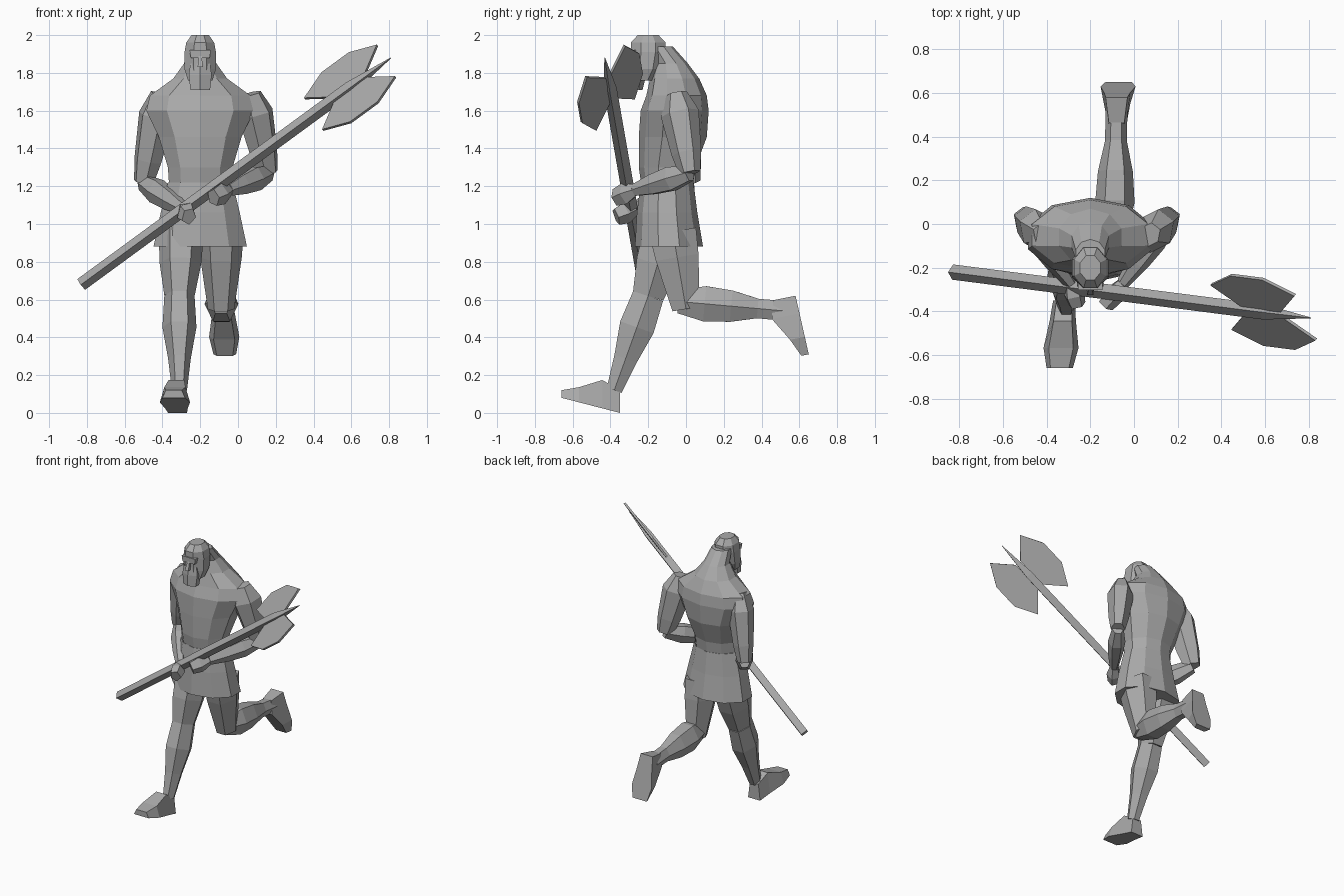
import bpy, bmesh, math
from mathutils import Vector

cube = bpy.data.objects.get("Cube")
if cube:
    bpy.data.objects.remove(cube)

grey = bpy.data.materials.new("stone_grey")
grey.use_nodes = True
grey.diffuse_color = (.4, .4, .4, 1)
grey.node_tree.nodes["Principled BSDF"].inputs["Base Color"].default_value = grey.diffuse_color

across, back, up = Vector((1, 0, 0)), Vector((0, 1, 0)), Vector((0, 0, 1))
middle = -.2 * across


def finish(name, bm):
    bmesh.ops.recalc_face_normals(bm, faces=bm.faces)
    mesh = bpy.data.meshes.new(name)
    bm.to_mesh(mesh)
    bm.free()
    mesh.materials.append(grey)
    obj = bpy.data.objects.new(name, mesh)
    bpy.context.collection.objects.link(obj)
    return obj


def loft(name, rings):
    """Join equal-sized rings of points into a closed flat-faced solid."""
    bm = bmesh.new()
    loops = [[bm.verts.new(point) for point in ring] for ring in rings]
    for low, high in zip(loops, loops[1:]):
        for i in range(len(low)):
            bm.faces.new((low[i - 1], low[i], high[i], high[i - 1]))
    bm.faces.new(loops[0])
    bm.faces.new(loops[-1])
    return finish(name, bm)


def oval(centre, u, v, sides, turn=0):
    angles = [math.tau * (i + turn) / sides for i in range(sides)]
    return [centre + u * math.cos(a) + v * math.sin(a) for a in angles]


def stack(name, sides, levels):
    """Upright part from rows of height, forward offset, half width, half depth."""
    return loft(name, [oval(middle + up * height - back * forward,
                            across * width, back * depth, sides, .5)
                       for height, forward, width, depth in levels])


def limb(name, start, end, widths, side=across, depth=1.2, sides=6):
    """Straight part whose evenly spaced rings have the given half widths."""
    along = (end - start).normalized()
    u = (side - along * side.dot(along)).normalized()
    v = along.cross(u) * depth
    last = len(widths) - 1
    return loft(name, [oval(start.lerp(end, i / last), u * width, v * width, sides)
                       for i, width in enumerate(widths)])


def foot(name, heel, toe, rise):
    """Wedge standing on the line from heel to toe."""
    rings = []
    for step, width, height in ((0, .05, .12), (.3, .06, .15), (.7, .08, .08), (1, .06, .04)):
        sole, half = heel.lerp(toe, step), across * width
        top = sole + rise.normalized() * height
        rings.append((sole - half, sole + half, top + half * .7, top - half * .7))
    return loft(name, rings)


# Torso, rising into sloping shoulders and neck
stack("torso", 10, [
    (1.16, .1, .17, .13), (1.3, .1, .18, .15), (1.46, .07, .23, .18),
    (1.6, .06, .3, .18), (1.68, .05, .28, .16), (1.77, .06, .15, .13),
    (1.85, .08, .09, .09), (1.94, .14, .07, .07)])

# Tunic skirt
stack("skirt", 10, [(1.22, .1, .18, .14), (1.06, .1, .22, .16), (.88, .09, .26, .18)])

# Head with hair, brow, nose and beard
stack("head", 8, [
    (1.76, .23, .07, .07), (1.82, .21, .09, .09), (1.91, .2, .09, .1),
    (1.96, .2, .08, .1), (2, .2, .05, .06)])
stack("beard", 6, [(1.71, .27, .06, .04), (1.79, .26, .07, .05), (1.85, .26, .06, .04)])
stack("brow", 4, [(1.88, .28, .07, .03), (1.92, .28, .08, .03)])
stack("nose", 4, [(1.83, .31, .02, .02), (1.9, .29, .01, .01)])

# Arms mirrored about the chest, with one hand held lower along the shaft
for name, sign, drop in (("left", 1, 0), ("right", -1, .1)):
    def joint(reach, y, z):
        return Vector((sign * reach - .17, y, z))

    shoulder, elbow = joint(.24, -.05, 1.69), joint(.33, .02, 1.27 - drop / 2)
    wrist = joint(.12, -.27, 1.18 - drop)
    fingers = joint(.04 + drop / 2, -.37, 1.14 - drop)
    outward = Vector((.8, -.6 * sign, 0))
    limb(name + "_upper_arm", shoulder, elbow, (.05, .09, .08, .07, .05), outward)
    limb(name + "_forearm", elbow, wrist, (.04, .06, .05, .03), outward)
    limb(name + "_hand", wrist, fingers, (.03, .05, .04), outward, sides=5)

# Planted front leg
hip, knee, ankle = Vector((-.3, -.1, .96)), Vector((-.31, -.2, .62)), Vector((-.31, -.38, .12))
limb("right_thigh", hip, knee, (.12, .11, .08))
limb("right_shin", knee, ankle, (.08, .09, .06, .04))
foot("right_foot", Vector((-.32, -.35, 0)), Vector((-.34, -.66, .08)), up)

# Raised back leg
hip, knee, ankle = Vector((-.09, -.07, .96)), Vector((-.09, 0, .55)), Vector((-.08, .52, .54))
limb("left_thigh", hip, knee, (.12, .11, .09, .07))
limb("left_calf", knee - back * .04 + up * .04, ankle, (.06, .09, .08, .05, .05))
foot("left_foot", Vector((-.08, .58, .62)), Vector((-.07, .65, .31)), -back - up * .2)

# Long square shaft, tapering to a spike
butt, tip = Vector((-.83, -.22, .68)), Vector((.81, -.43, 1.88))
along = (tip - butt).normalized()
blade_centre = tip - along * .27
limb("axe_shaft", butt, blade_centre, (.035, .035), back, 1, 4)
limb("axe_spike", blade_centre, tip, (.035, .002), back, 1, 4)

# Twin blades, mirrored both across and along the shaft
spread = Vector((-.3, .7, .6))
spread = (spread - along * spread.dot(along)).normalized()
half_outline = [(.11, .02), (.24, .14), (.09, .22)]
outline = half_outline + [(-a, b) for a, b in reversed(half_outline)]
for name, sign in (("upper_blade", 1), ("lower_blade", -1)):
    bm = bmesh.new()
    bm.faces.new([bm.verts.new(blade_centre + along * a + spread * b * sign)
                  for a, b in outline])
    thickness = finish(name, bm).modifiers.new("thickness", "SOLIDIFY")
    thickness.thickness = .015
    thickness.offset = 0
